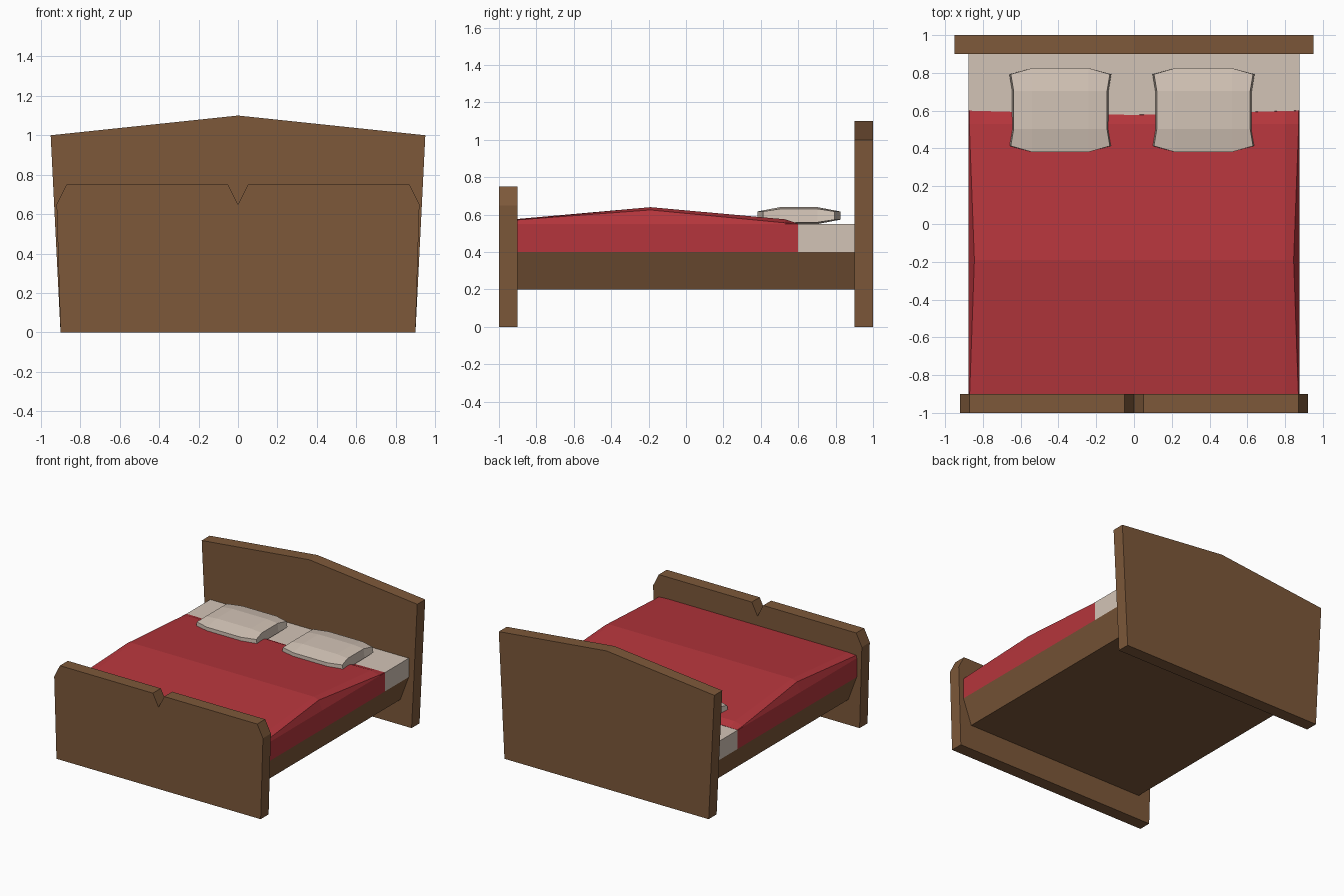
import bpy

if "Cube" in bpy.data.objects:
    bpy.data.objects.remove(bpy.data.objects["Cube"])


def material(name, rgb):
    m = bpy.data.materials.new(name)
    m.diffuse_color = (*rgb, 1)
    m.use_nodes = True
    m.node_tree.nodes["Principled BSDF"].inputs["Base Color"].default_value = m.diffuse_color
    return m


WOOD = material("wood", (0.205, 0.098, 0.042))
RED = material("red_fabric", (0.46, 0.036, 0.045))
LINEN = material("linen", (0.65, 0.55, 0.47))


def loft(name, rings, mat, caps=None):
    """Skin a row of equal closed rings; caps lists the end faces by ring index."""
    n = len(rings[0])
    caps = caps or [tuple(range(n))]
    verts = [p for ring in rings for p in ring]
    faces = [(r * n + i, r * n + (i + 1) % n, (r + 1) * n + (i + 1) % n, (r + 1) * n + i)
             for r in range(len(rings) - 1) for i in range(n)]
    last = (len(rings) - 1) * n
    faces += [tuple(reversed(c)) for c in caps]
    faces += [tuple(last + i for i in c) for c in caps]
    mesh = bpy.data.meshes.new(name)
    mesh.from_pydata(verts, [], faces)
    mesh.materials.append(mat)
    obj = bpy.data.objects.new(name, mesh)
    bpy.context.collection.objects.link(obj)
    # consistent outward normals
    bpy.context.view_layer.objects.active = obj
    obj.select_set(True)
    bpy.ops.object.mode_set(mode='EDIT')
    bpy.ops.mesh.select_all(action='SELECT')
    bpy.ops.mesh.normals_make_consistent(inside=False)
    bpy.ops.object.mode_set(mode='OBJECT')
    obj.select_set(False)
    return obj


def mirrored(half):
    """Complete an x >= 0 outline; points on x = 0 are not doubled."""
    return half + [(-x, z) for x, z in reversed(half) if x > 0]


def board(name, half, y0, y1, mat):
    outline = mirrored(half)
    return loft(name, [[(x, y, z) for x, z in outline] for y in (y0, y1)], mat)


# Headboard, footboard and tapered frame
board("headboard", [(0.9, 0), (0.95, 1.0), (0, 1.1)], 0.9, 1.0, WOOD)
board("footboard", [(0.9, 0), (0.92, 0.65), (0.87, 0.75), (0.05, 0.75), (0, 0.65)],
      -1.0, -0.9, WOOD)
board("frame", [(0.8, 0.2), (0.875, 0.4)], -0.9, 0.9, WOOD)

# Exposed mattress, meeting the curved edge of the blanket
plan = [(0.875, 0.9), (0.875, 0.6), (0, 0.577), (-0.875, 0.6), (-0.875, 0.9)]
loft("mattress", [[(x, y, z) for x, y in plan] for z in (0.4, 0.55)], LINEN)

# Blanket: y, centre y, rim x, rim z, top z
stations = [(-0.9, -0.9, 0.87, 0.572, 0.577),
            (-0.19, -0.19, 0.845, 0.625, 0.64),
            (0.53, 0.53, 0.872, 0.556, 0.575),
            (0.6, 0.577, 0.872, 0.551, 0.552)]
rings = []
for y, yc, rx, rz, tz in stations:
    half = [(0.875, 0.4), (0.875, 0.55), (rx, rz), (0.8, tz), (0, tz)]
    rings.append([(x, yc + (y - yc) * abs(x) / 0.875, z) for x, z in mirrored(half)])
loft("blanket", rings, RED)


# Pillows: eight-sided section with pinched, hollow ends
def pillow(name, cx, cy):
    rings = []
    for s, end in ((-1, 1), (-1, 0), (1, 0), (1, 1)):
        ring = []
        for zs, order in ((1, (-1, -0.45, 0.45, 1)), (-1, (1, 0.45, -0.45, -1))):
            for k in order:
                corner = abs(k) == 1
                x = (0.27 if corner else 0.255) if end else 0.15
                x -= 0.008 if end and zs > 0 else 0
                y = k * (0.19 if corner and end else 0.222)
                z = 0.022 if corner else (0.036 if end else 0.045)
                ring.append((cx + s * x, cy + y, 0.595 + zs * z))
        rings.append(ring)
    loft(name, rings, LINEN, [(0, 1, 6, 7), (1, 2, 5, 6), (2, 3, 4, 5)])


pillow("left_pillow", -0.39, 0.603)
pillow("right_pillow", 0.368, 0.603)
